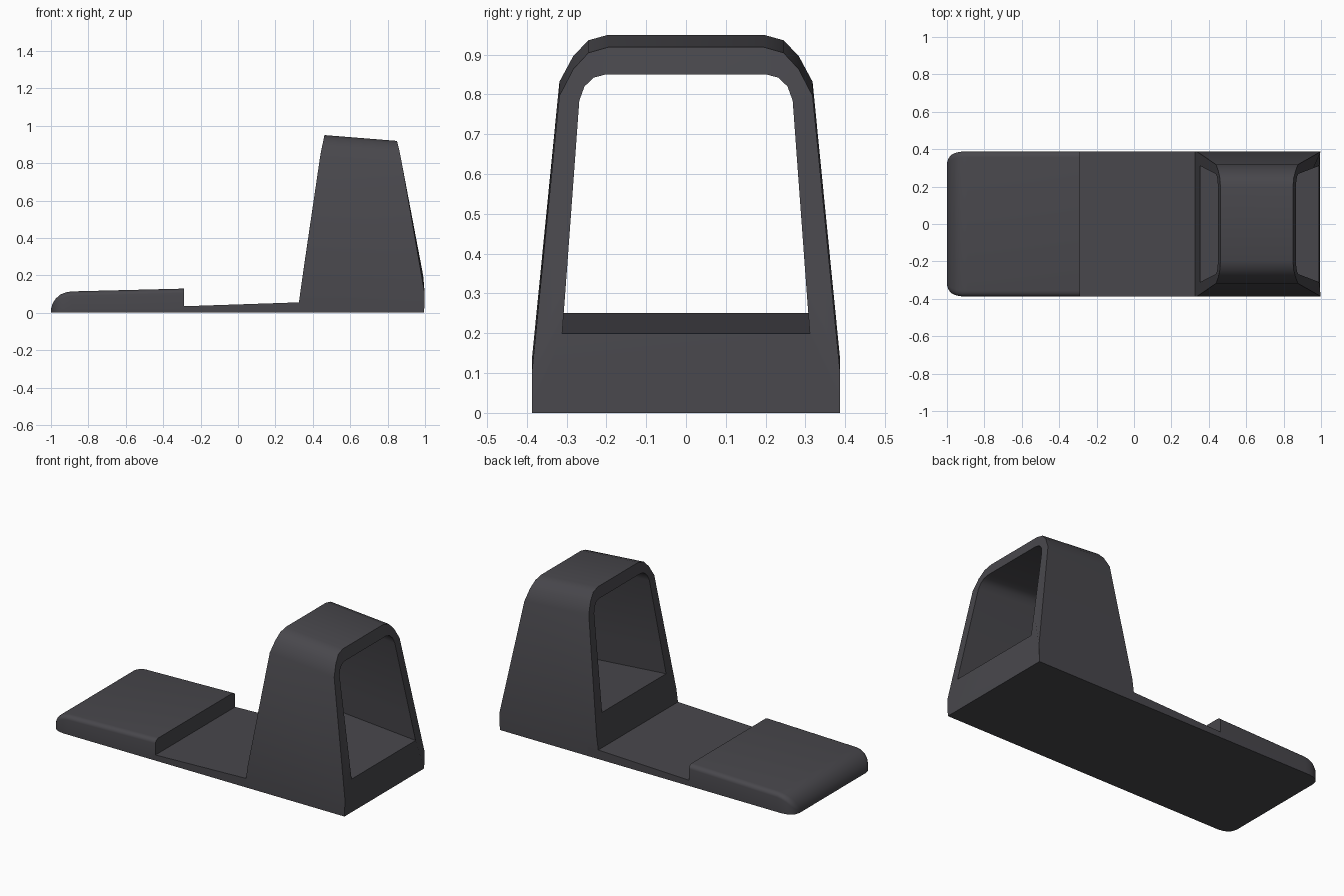
import bpy, bmesh, math

if "Cube" in bpy.data.objects:
    bpy.data.objects.remove(bpy.data.objects["Cube"], do_unlink=True)

mat = bpy.data.materials.new("charcoal_plastic")
mat.use_nodes = True
color = (0.065, 0.063, 0.072, 1)
mat.diffuse_color = color
shader = next(n for n in mat.node_tree.nodes if n.type == "BSDF_PRINCIPLED")
shader.inputs["Base Color"].default_value = color
shader.inputs["Roughness"].default_value = 0.6


def finish(bm, name):
    """Turn a bmesh into a smooth object with sharp hard edges."""
    bmesh.ops.recalc_face_normals(bm, faces=bm.faces)
    mesh = bpy.data.meshes.new(name)
    bm.to_mesh(mesh)
    bm.free()
    mesh.materials.append(mat)
    obj = bpy.data.objects.new(name, mesh)
    bpy.context.collection.objects.link(obj)
    bpy.ops.object.select_all(action="DESELECT")
    obj.select_set(True)
    bpy.context.view_layer.objects.active = obj
    bpy.ops.object.shade_smooth_by_angle(angle=math.radians(32))
    return obj


def bridge(bm, a, b):
    """Join two closed rings of vertices with quads."""
    n = len(a)
    for i in range(n):
        j = (i + 1) % n
        bm.faces.new((a[i], a[j], b[j], b[i]))


def mirrored(half):
    return half + [(-y, z) for y, z in reversed(half)]


def loft(name, sections):
    """Skin (x, ring of y,z) sections and cap both ends."""
    bm = bmesh.new()
    rings = [[bm.verts.new((x, y, z)) for y, z in ring] for x, ring in sections]
    for a, b in zip(rings, rings[1:]):
        bridge(bm, a, b)
    bm.faces.new(rings[0])
    bm.faces.new(rings[-1])
    return finish(bm, name)


def interp(points, t):
    """Piecewise linear lookup."""
    for (t0, v0), (t1, v1) in zip(points, points[1:]):
        if t <= t1:
            return v0 + (v1 - v0) * (t - t0) / (t1 - t0)
    return points[-1][1]


# Thin sloping floor between the raised pad and the hood
loft("base_plate", [(x, mirrored([(0.387, 0), (0.387, z)]))
                    for x, z in ((-0.31, 0.034), (0.4, 0.058))])


# Raised pad with a rounded nose and softened long edges
def pad_ring(w, h):
    r = min(0.03, h * 0.45)
    arc = [(w - r + r * math.cos(a), h - 0.8 * r + 0.8 * r * math.sin(a))
           for a in (math.radians(d) for d in (0, 22.5, 45, 67.5, 90))]
    return mirrored([(w, 0)] + arc)


pad = [(-1.0, 0.325, 0.02), (-0.992, 0.352, 0.048), (-0.975, 0.371, 0.075),
       (-0.95, 0.382, 0.097), (-0.92, 0.387, 0.109), (-0.89, 0.387, 0.114),
       (-0.29, 0.387, 0.129)]
loft("raised_pad", [(x, pad_ring(w, h)) for x, w, h in pad])

# Tapered hood with a tunnel through it; the roof and tunnel tilt down to +x
outer = mirrored([(0.387, 0), (0.387, 0.13), (0.318, 0.83), (0.283, 0.896),
                  (0.245, 0.936), (0.195, 0.95)])
inner = mirrored([(0.311, 0.242), (0.299, 0.4), (0.268, 0.818), (0.255, 0.853),
                  (0.232, 0.875), (0.2, 0.883)])
left_edge = [(0, 0.318), (0.84, 0.44), (0.95, 0.462)]
right_edge = [(0, 0.995), (0.19, 1.0), (0.89, 0.865), (0.95, 0.85)]

bm = bmesh.new()


def hood_ring(profile, edge):
    verts = []
    for y, z in profile:
        x = interp(edge, z)
        tilt = 0.08 * min(1, z / 0.2)
        verts.append(bm.verts.new((x, y, z - tilt * (x - 0.46))))
    return verts


lo, li = hood_ring(outer, left_edge), hood_ring(inner, left_edge)
ro, ri = hood_ring(outer, right_edge), hood_ring(inner, right_edge)
bridge(bm, lo, ro)
bridge(bm, li, ri)
bridge(bm, lo, li)
bridge(bm, ro, ri)
finish(bm, "hood")
